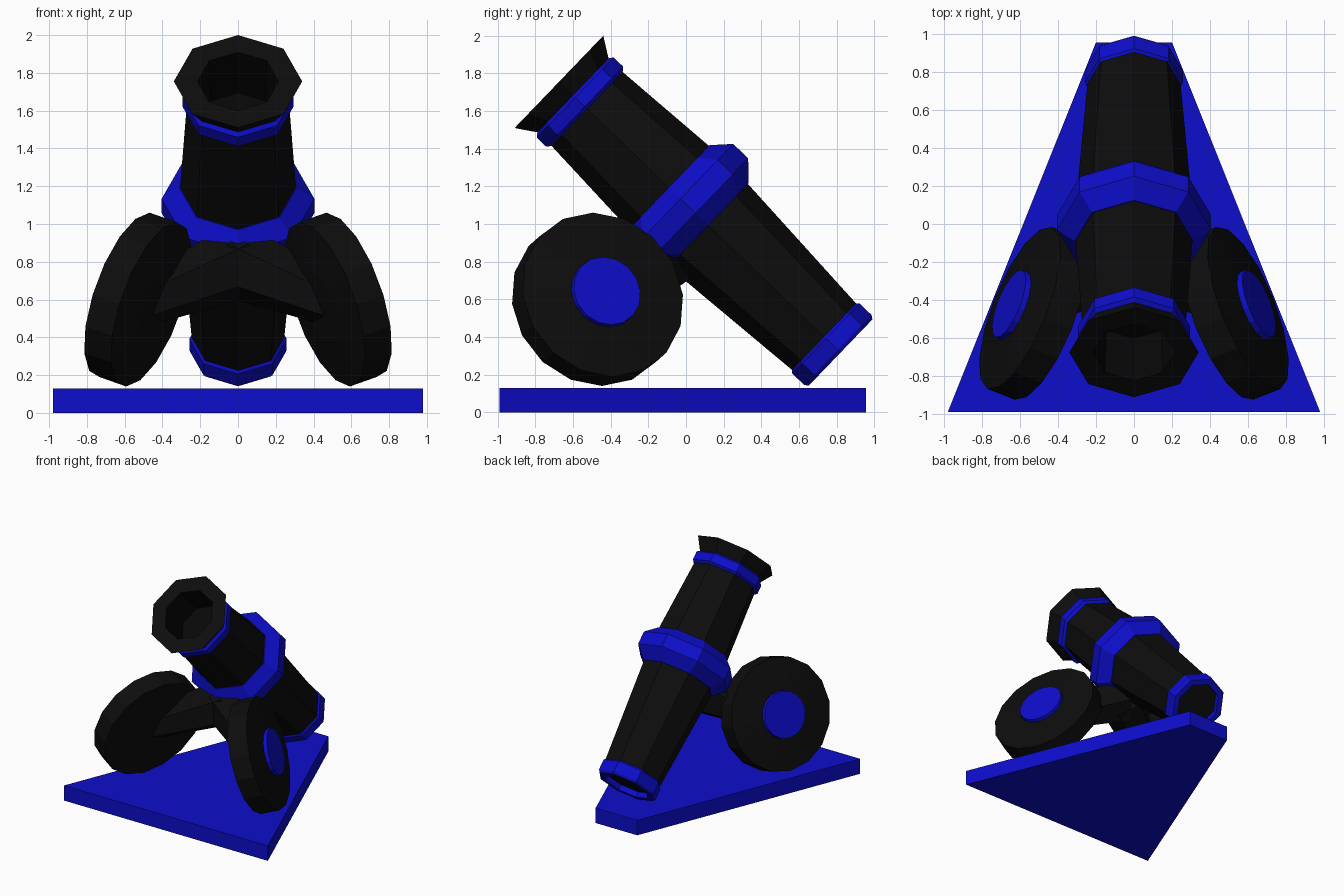
import bpy, bmesh, math
from mathutils import Vector

if "Cube" in bpy.data.objects:
    bpy.data.objects.remove(bpy.data.objects["Cube"])


def material(name, color):
    m = bpy.data.materials.new(name)
    m.diffuse_color = (*color, 1)
    m.use_nodes = True
    m.node_tree.nodes["Principled BSDF"].inputs["Base Color"].default_value = m.diffuse_color
    return m


BLUE = material("royal blue", (0.004, 0.004, 0.6))
BLACK = material("soft black", (0.004, 0.004, 0.004))
BORE = material("bore black", (0.0022, 0.0022, 0.0022))


def finish(bm, name, *mats):
    bmesh.ops.recalc_face_normals(bm, faces=bm.faces)
    me = bpy.data.meshes.new(name)
    bm.to_mesh(me)
    bm.free()
    for m in mats:
        me.materials.append(m)
    ob = bpy.data.objects.new(name, me)
    bpy.context.collection.objects.link(ob)
    return ob


def lathe(name, origin, axis, up, profile, sides, mats, closed=False, bore_faces=0):
    """Turn a profile of (distance along axis, radius) around the axis."""
    origin, d = Vector(origin), Vector(axis).normalized()
    u = Vector(up)
    u = (u - d * u.dot(d)).normalized()
    w = d.cross(u)
    bm = bmesh.new()
    rings = []
    for t, r in profile:
        c = origin + d * t
        if r == 0:
            rings.append([bm.verts.new(c)] * sides)
        else:
            rings.append([bm.verts.new(c + r * (u * math.cos(a) + w * math.sin(a)))
                          for a in (2 * math.pi * i / sides for i in range(sides))])
    pairs = list(zip(rings, rings[1:] + rings[:1]))
    if not closed:
        pairs.pop()
    for k, (a, b) in enumerate(pairs):
        for i in range(sides):
            j = (i + 1) % sides
            f = bm.faces.new(list(dict.fromkeys((a[i], a[j], b[j], b[i]))))
            f.material_index = 1 if k < bore_faces else 0
    return finish(bm, name, *mats)


# Wedge-shaped base plate
bm = bmesh.new()
plan = [(-0.98, -0.99), (0.98, -0.99), (0.2, 0.955), (-0.2, 0.955)]
face = bm.faces.new([bm.verts.new((x, y, 0)) for x, y in plan])
ext = bmesh.ops.extrude_face_region(bm, geom=[face])
for v in ext["geom"]:
    if isinstance(v, bmesh.types.BMVert):
        v.co.z = 0.13
finish(bm, "base_plate", BLUE)

# Barrel with flared muzzle and bore, tilted in the y-z plane
MUZZLE, AXIS, UP = (0, -0.675, 1.755), (0, 0.721, -0.693), (0, 0.693, 0.721)
lathe("barrel", MUZZLE, AXIS, UP,
      [(0.3, 0), (0.3, 0.205), (0, 0.215), (0, 0.34), (0.115, 0.265),
       (0.2, 0.272), (0.95, 0.315), (2.03, 0.24), (2.03, 0)],
      8, (BLACK, BORE), bore_faces=2)

# Three raised bands around the barrel
bands = {
    "muzzle_band": [(0.1, 0.25), (0.1, 0.268), (0.12, 0.295), (0.19, 0.295),
                    (0.21, 0.27), (0.21, 0.25)],
    "middle_band": [(0.81, 0.29), (0.81, 0.312), (0.896, 0.404), (1.006, 0.404),
                    (1.1, 0.31), (1.1, 0.28)],
    "breech_band": [(1.95, 0.22), (1.95, 0.242), (1.967, 0.258), (2.055, 0.258),
                    (2.075, 0.244), (2.075, 0.195), (2.02, 0.195)],
}
for name, prof in bands.items():
    lathe(name, MUZZLE, AXIS, UP, prof, 8, (BLUE,), closed=True)

# Leaning wheels, hub caps and axle struts on both sides
for side, s in (("right", 1), ("left", -1)):
    centre, n = Vector((s * 0.53, -0.47, 0.6)), Vector((s * 0.88, 0.35, 0.31))
    lathe(side + "_wheel", centre, n, (0, 0, 1),
          [(-0.115, 0), (-0.115, 0.2), (-0.08, 0.458), (0.08, 0.458), (0.115, 0.2), (0.115, 0)],
          16, (BLACK,))
    lathe(side + "_hub_cap", centre, n, (0, 0, 1),
          [(0.09, 0), (0.09, 0.195), (0.145, 0.19), (0.145, 0)], 16, (BLUE,))
    a, b = Vector((0, -0.15, 0.8)), Vector((s * 0.52, -0.44, 0.58))
    length = (b - a).length
    lathe(side + "_strut", a, b - a, (0, 0, 1),
          [(0, 0), (0, 0.2), (length, 0.13), (length, 0)], 6, (BLACK,))
